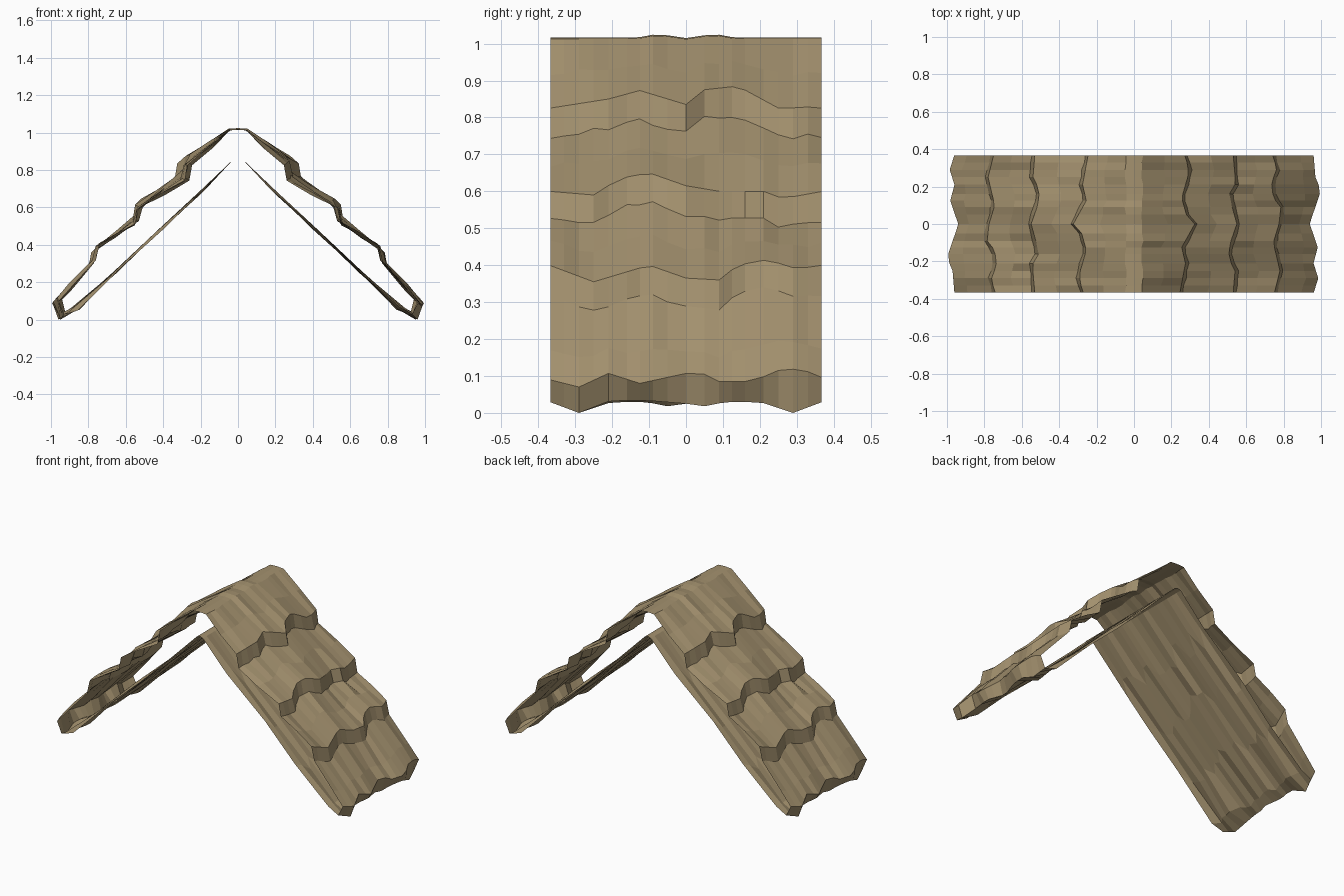
import bpy, bmesh, math, random
from mathutils import Matrix

if "Cube" in bpy.data.objects:
    bpy.data.objects.remove(bpy.data.objects["Cube"])

random.seed(4)

straw = bpy.data.materials.new("straw_thatch")
straw.diffuse_color = (0.37, 0.285, 0.158, 1)
straw.use_nodes = True
straw.node_tree.nodes["Principled BSDF"].inputs["Base Color"].default_value = straw.diffuse_color

# Stations along the roof, symmetric so both slopes meet at the ridge
HALF = [0.0, 0.05, 0.09, 0.125, 0.16, 0.21, 0.25, 0.29, 0.33, 0.367]
YS = [-y for y in HALF[:0:-1]] + HALF

# Ragged lower edge of each straw row, as (y, x, z)
ROW1 = [(-.37, .245, .825), (-.21, .275, .85), (-.125, .255, .873),
        (0, .325, .835), (.05, .28, .875), (.14, .255, .885),
        (.26, .29, .82), (.31, .29, .83), (.37, .27, .825)]
ROW2 = [(-.37, .53, .60), (-.25, .54, .59), (-.18, .505, .635),
        (-.1, .515, .65), (0, .55, .615), (.09, .525, .60), (.16, .51, .60),
        (.22, .545, .60), (.26, .54, .58), (.37, .53, .60)]
ROW3 = [(-.37, .75, .40), (-.25, .78, .355), (-.1, .745, .40),
        (0, .775, .365), (.09, .785, .36), (.14, .745, .40),
        (.22, .735, .415), (.3, .765, .39), (.37, .74, .40)]
EAVE = [(-.37, .96, .09), (-.29, .985, .07), (-.21, .96, .107),
        (-.125, .982, .08), (0, .94, .107), (.05, .955, .105),
        (.09, .97, .085), (.18, 1.0, .085), (.25, .97, .115),
        (.31, .965, .12), (.37, .96, .095)]
HEM = [(-.37, .93, .03), (-.29, .96, 0), (-.2, .93, .035), (-.1, .945, .033),
       (0, .92, .025), (.05, .93, .018), (.11, .945, .03), (.2, .96, .03),
       (.29, .95, 0), (.37, .93, .03)]


def lerp(table, y):
    """Point (x, z) of a row edge at y."""
    for (a, x0, z0), (b, x1, z1) in zip(table, table[1:]):
        if y <= b:
            t = (y - a) / (b - a)
            return x0 + (x1 - x0) * t, z0 + (z1 - z0) * t


def jit(a):
    return random.uniform(-a, a)


def outer_profile(y):
    """Ridge to hem: sloping rows, each ending in a short drop."""
    ridge = 1.016
    if abs(y) < .15:
        ridge += .004 - .005 * math.cos(2 * math.pi * y / .15)
    pts = [(0, ridge), (.045 + jit(.006), ridge - .003)]
    for table in (ROW1, ROW2, ROW3):
        x, z = lerp(table, y)
        px, pz = pts[-1]
        s = jit(.006)
        pts.append(((px + x) / 2 + s, (pz + z) / 2 + s))          # mid row
        pts.append((x, z))                                       # lip
        pts.append((x + .016 + jit(.005), z - .078 + jit(.006)))  # step foot
    x, z = lerp(EAVE, y)
    px, pz = pts[-1]
    s = jit(.006)
    pts.append((px * .35 + x * .65 + s, pz * .35 + z * .65 + s))
    return pts + [(x, z), lerp(HEM, y)]


def under_profile(y):
    """Hem back up to the inner ridge."""
    pts = [lerp(HEM, y), (.87 + jit(.025), .06 + jit(.01))]
    for x in (.66, .44, .22):
        x += jit(.05)
        pts.append((x, .868 - .935 * x + jit(.013)))
    return pts + [(.02, .862), (0, .868)]


def sheet(name, profile, faces_up):
    """Loft profiles along y, then add the half-turn copy as the other slope."""
    bm = bmesh.new()
    rows = [[bm.verts.new((x, y, z)) for x, z in profile(y)] for y in YS]
    for r, s in zip(rows, rows[1:]):
        for i in range(len(r) - 1):
            bm.faces.new((r[i], r[i + 1], s[i + 1], s[i]))
    copy = bmesh.ops.duplicate(bm, geom=bm.verts[:] + bm.edges[:] + bm.faces[:])
    verts = [g for g in copy["geom"] if isinstance(g, bmesh.types.BMVert)]
    bmesh.ops.rotate(bm, verts=verts, cent=(0, 0, 0),
                     matrix=Matrix.Rotation(math.pi, 3, 'Z'))
    bmesh.ops.remove_doubles(bm, verts=bm.verts[:], dist=.0005)
    bm.normal_update()
    # Outer sheet faces up, underside faces down
    up = sum(f.normal.z * f.calc_area() for f in bm.faces)
    if (up > 0) != faces_up:
        bmesh.ops.reverse_faces(bm, faces=bm.faces[:])
    me = bpy.data.meshes.new(name)
    bm.to_mesh(me)
    bm.free()
    me.materials.append(straw)
    ob = bpy.data.objects.new(name, me)
    bpy.context.collection.objects.link(ob)


# Outer stepped thatch and plain underside; gable ends stay open
sheet("thatch_rows", outer_profile, True)
sheet("roof_underside", under_profile, False)
